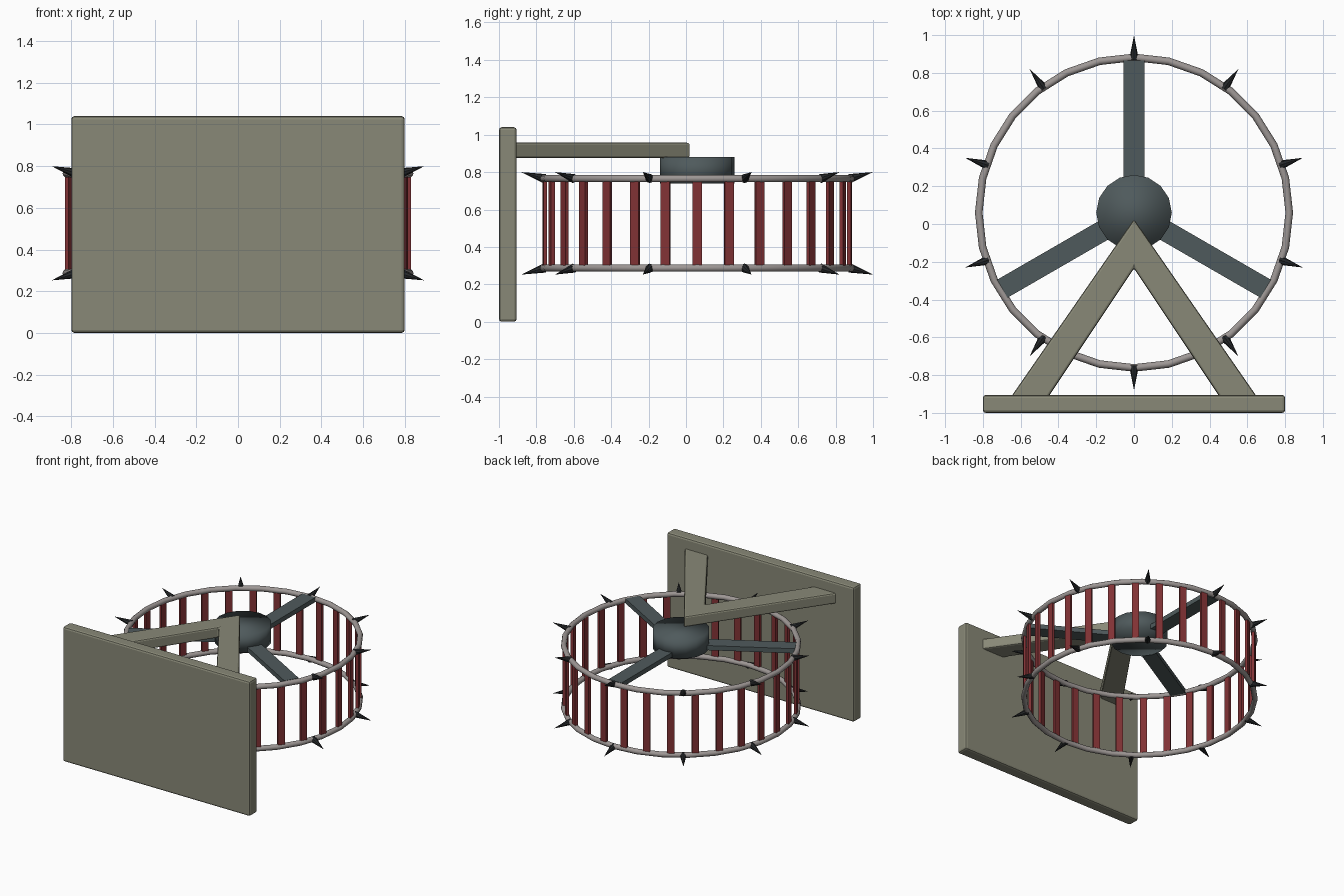
import bpy, bmesh, math
from mathutils import Matrix, Vector

if "Cube" in bpy.data.objects:
    bpy.data.objects.remove(bpy.data.objects["Cube"])

CY = 0.06            # wheel axis sits slightly behind the origin
R = 0.822            # wheel radius
Z_LOW, Z_HIGH = 0.287, 0.765


def material(name, rgb):
    m = bpy.data.materials.new(name)
    m.diffuse_color = (*rgb, 1)
    m.use_nodes = True
    m.node_tree.nodes["Principled BSDF"].inputs["Base Color"].default_value = m.diffuse_color
    return m


OLIVE = material("olive_grey", (0.25, 0.25, 0.185))
STEEL = material("light_steel", (0.34, 0.31, 0.30))
RED = material("dark_red", (0.22, 0.032, 0.035))
SLATE = material("slate", (0.078, 0.102, 0.107))
BLACK = material("near_black", (0.018, 0.02, 0.022))


def finish(name, bm, mat, smooth=None, bevel=0):
    bmesh.ops.recalc_face_normals(bm, faces=bm.faces)
    me = bpy.data.meshes.new(name)
    bm.to_mesh(me)
    bm.free()
    ob = bpy.data.objects.new(name, me)
    bpy.context.collection.objects.link(ob)
    me.materials.append(mat)
    if bevel:
        mod = ob.modifiers.new("bevel", 'BEVEL')
        mod.width, mod.segments = bevel, 2
    if smooth is not None:
        bpy.context.view_layer.objects.active = ob
        ob.select_set(True)
        bpy.ops.object.shade_smooth_by_angle(angle=math.radians(smooth))
        ob.select_set(False)
    return ob


def add_box(bm, size, loc, turn=Matrix.Identity(4)):
    m = turn @ Matrix.Translation(loc) @ Matrix.Diagonal((*size, 1))
    bmesh.ops.create_cube(bm, size=1, matrix=m)


def around(angle):
    return Matrix.Translation((0, CY, 0)) @ Matrix.Rotation(angle, 4, 'Z')


# Back plate
bm = bmesh.new()
add_box(bm, (1.6, 0.095, 1.04), (0, -0.9525, 0.52))
finish("wall_plate", bm, OLIVE, bevel=0.015)

# V-shaped bracket reaching from the plate to the hub
bm = bmesh.new()
outline = [(0, 0.025), (-0.71, -1.0), (-0.51, -1.0), (0, -0.235), (0.51, -1.0), (0.71, -1.0)]
face = bm.faces.new([bm.verts.new((x, y, 0.875)) for x, y in outline])
ext = bmesh.ops.extrude_face_region(bm, geom=[face])
bmesh.ops.translate(bm, vec=(0, 0, 0.083),
                    verts=[v for v in ext["geom"] if isinstance(v, bmesh.types.BMVert)])
finish("bracket", bm, OLIVE, bevel=0.012)

# Two rings of the wheel
for label, z in (("lower", Z_LOW), ("upper", Z_HIGH)):
    bpy.ops.mesh.primitive_torus_add(major_segments=28, minor_segments=10,
                                     major_radius=R, minor_radius=0.02,
                                     location=(0, CY, z), rotation=(0, 0, math.pi / 2))
    ring = bpy.context.object
    ring.name = label + "_ring"
    ring.data.materials.append(STEEL)
    bpy.ops.object.shade_smooth_by_angle(angle=math.radians(50))
    ring.select_set(False)

# Red bars between the rings
bm = bmesh.new()
for i in range(30):
    add_box(bm, (0.02, 0.05, Z_HIGH - Z_LOW), (R - 0.003, 0, (Z_LOW + Z_HIGH) / 2),
            around(math.radians(12 * i)))
finish("wheel_bars", bm, RED)

# Spikes, tilted away from the wheel's middle
bm = bmesh.new()
for z, tilt in ((Z_LOW, -0.035), (Z_HIGH, 0.035)):
    for i in range(10):
        d = Vector((0.125, 0, tilt))
        m = (around(math.radians(90 + 36 * i))
             @ Matrix.Translation(Vector((R - 0.007, 0, z)) + d / 2)
             @ d.to_track_quat('Z', 'Y').to_matrix().to_4x4())
        bmesh.ops.create_cone(bm, cap_ends=True, segments=8, radius1=0.025,
                              radius2=0, depth=d.length, matrix=m)
finish("spikes", bm, BLACK)

# Hub drum
bm = bmesh.new()
bmesh.ops.create_cone(bm, cap_ends=True, segments=16, radius1=0.2, radius2=0.2,
                      depth=0.14, matrix=Matrix.Translation((0, CY, 0.81)))
finish("hub", bm, SLATE, smooth=180)

# Three flat spokes
bm = bmesh.new()
for i in range(3):
    add_box(bm, (0.7, 0.11, 0.036), (0.455, 0, Z_HIGH), around(math.radians(90 + 120 * i)))
finish("spokes", bm, SLATE)
